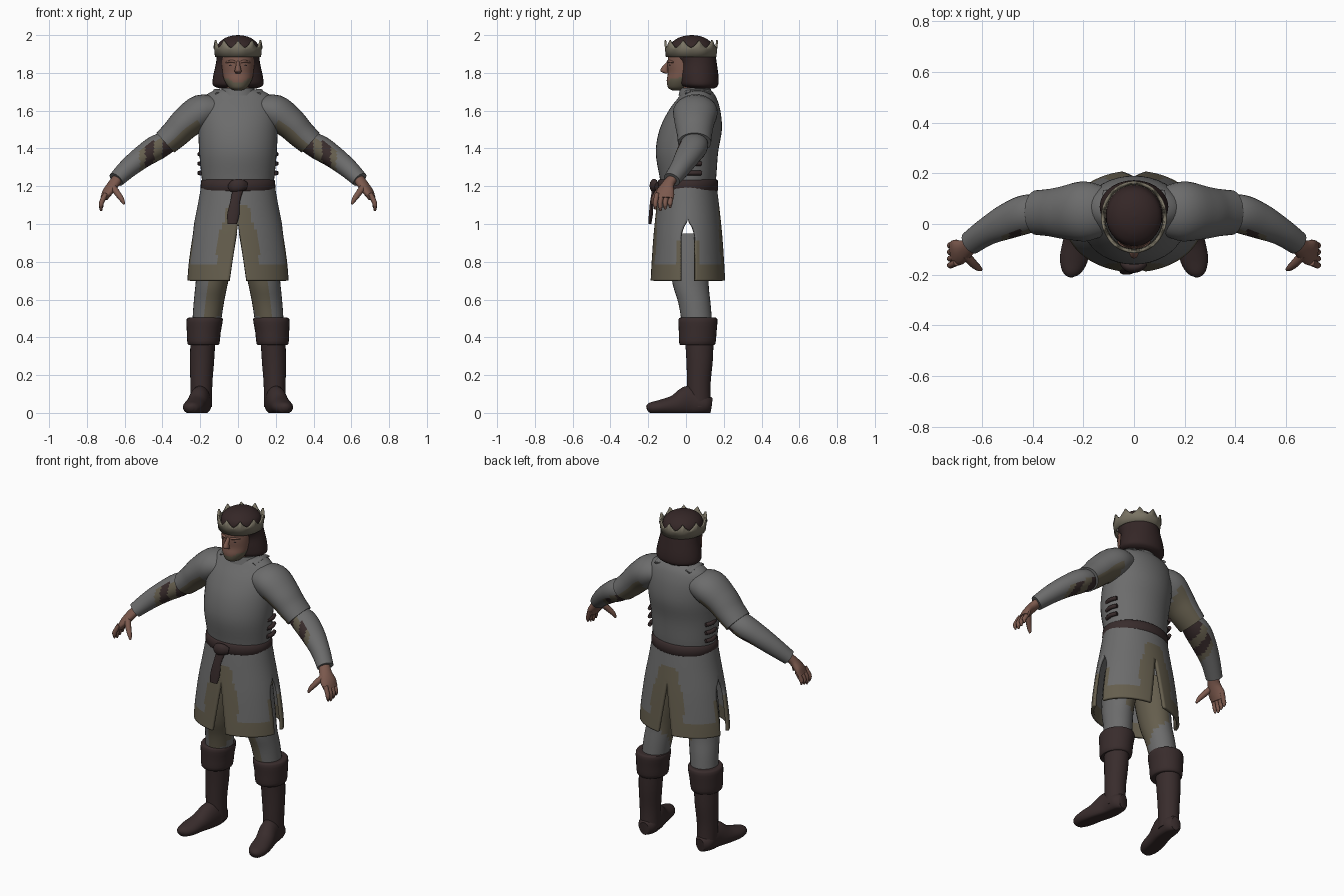
import bpy, bmesh, math
from mathutils import Vector

if "Cube" in bpy.data.objects:
    bpy.data.objects.remove(bpy.data.objects["Cube"])


def material(name, r, g, b):
    m = bpy.data.materials.new(name)
    m.use_nodes = True
    m.diffuse_color = (r, g, b, 1)
    m.node_tree.nodes["Principled BSDF"].inputs["Base Color"].default_value = (r, g, b, 1)
    return m


STEEL = material("steel grey", .15, .15, .15)
CLOTH = material("khaki cloth", .13, .112, .075)
LEATHER = material("dark leather", .04, .025, .025)
HAIR = material("dark hair", .035, .02, .02)
SKIN = material("skin", .20, .10, .075)
GOLD = material("dull gold", .19, .17, .125)


def finish(name, bm, mats, rule=None, mirror=False, thick=0):
    """Turn a bmesh into a smooth object, colouring faces by rule."""
    bmesh.ops.remove_doubles(bm, verts=bm.verts, dist=.0005)
    bmesh.ops.recalc_face_normals(bm, faces=bm.faces)
    for f in bm.faces:
        f.smooth = True
        if rule:
            f.material_index = int(rule(f.calc_center_median(), f.normal))
    me = bpy.data.meshes.new(name)
    bm.to_mesh(me)
    bm.free()
    ob = bpy.data.objects.new(name, me)
    bpy.context.collection.objects.link(ob)
    for m in mats:
        me.materials.append(m)
    if thick:
        mod = ob.modifiers.new("thickness", "SOLIDIFY")
        mod.thickness, mod.offset = thick, 0
    if mirror:
        ob.modifiers.new("mirror", "MIRROR").use_mirror_merge = False
    bpy.ops.object.select_all(action="DESELECT")
    ob.select_set(True)
    bpy.context.view_layer.objects.active = ob
    bpy.ops.object.shade_smooth_by_angle(angle=math.radians(50))
    return ob


def resample(rows, steps):
    """Catmull-Rom interpolation through rows of numbers."""
    out = []
    for i in range(len(rows) - 1):
        a, b, c, d = (rows[max(0, min(len(rows) - 1, i + k))] for k in (-1, 0, 1, 2))
        for s in range(steps):
            t = s / steps
            out.append([q + t * (r - p) / 2 + t * t * (p - 2.5 * q + 2 * r - d_ / 2)
                        + t ** 3 * (1.5 * (q - r) + (d_ - p) / 2)
                        for p, q, r, d_ in zip(a, b, c, d)])
    return out + [list(rows[-1])]


def loft(name, rows, *mats, tube=False, n=28, steps=4, **kw):
    """Skin elliptical rings (x, y, z, r1, r2): level, or square to the path for a tube."""
    rows = resample(rows, steps)
    bm = bmesh.new()
    rings = []
    for i, (x, y, z, r1, r2) in enumerate(rows):
        u, v = Vector((1, 0, 0)), Vector((0, 1, 0))
        if tube:
            t = Vector(rows[min(i + 1, len(rows) - 1)][:3]) - Vector(rows[max(i - 1, 0)][:3])
            u = Vector((0, 0, 1)).cross(t).normalized()
            v = t.normalized().cross(u)
        ring = []
        for k in range(n):
            a = math.tau * k / n
            p = Vector((x, y, z)) + u * r1 * math.cos(a) + v * r2 * math.sin(a)
            p.z = max(p.z, 0)
            ring.append(bm.verts.new(p))
        rings.append(ring)
    for a, b in zip(rings, rings[1:]):
        for k in range(n):
            bm.faces.new((a[k], a[(k + 1) % n], b[(k + 1) % n], b[k]))
    bm.faces.new(rings[0])
    bm.faces.new(rings[-1])
    return finish(name, bm, mats, **kw)


# Breastplate
loft("breastplate", [(0, .01, 1.19, .185, .14), (0, .01, 1.25, .193, .15), (0, .005, 1.38, .205, .165),
                     (0, .025, 1.5, .21, .165), (0, .045, 1.6, .205, .137), (0, .06, 1.67, .18, .1),
                     (0, .06, 1.705, .13, .075), (0, .06, 1.715, .07, .055)], STEEL, n=40)
loft("collar", [(0, .05, 1.68, .1, .09), (0, .05, 1.72, .085, .08)], STEEL)

# Arms: lined sleeves, forearm guards with straps
loft("sleeves", [(.1, .05, 1.61, .09, .06), (.19, .05, 1.595, .118, .092), (.275, .045, 1.535, .105, .085),
                 (.33, .045, 1.48, .094, .077), (.385, .045, 1.43, .088, .07)], STEEL, CLOTH,
     tube=True, mirror=True, rule=lambda c, n: n.x + n.z < -.25 and c.x > .2)


def forearm_colour(c, n):
    if n.x * .6 + n.z * .75 > -.2 and n.y > -.75 or c.x > .52:
        return 0
    return 2 if c.x < .40 or .445 < c.x < .49 else 1


loft("forearms", [(.34, .05, 1.445, .06, .05), (.42, .04, 1.41, .076, .066), (.5, .01, 1.36, .07, .06),
                  (.58, -.03, 1.297, .055, .052), (.645, -.075, 1.235, .047, .042)], STEEL, CLOTH, LEATHER,
     tube=True, mirror=True, steps=8, rule=forearm_colour)

# Hands
loft("palms", [(.63, -.065, 1.25, .03, .025), (.66, -.095, 1.21, .036, .026), (.69, -.11, 1.17, .05, .024),
               (.71, -.115, 1.135, .05, .018)], SKIN, tube=True, mirror=True, n=16)
for i, finger in enumerate(("index", "middle", "ring", "little")):
    y = -.152 + .026 * i
    tip = 1.075 + .008 * abs(i - 1)
    loft(finger + "_fingers", [(.7, y, 1.16, .013, .013), (.722, y - .01, 1.115, .013, .013),
                               (.725, y - .01, tip + .01, .011, .011), (.724, y - .01, tip - .007, .004, .004)],
         SKIN, tube=True, mirror=True, n=10)
loft("thumbs", [(.665, -.12, 1.2, .018, .016), (.64, -.15, 1.165, .017, .017), (.615, -.172, 1.13, .013, .013),
                (.603, -.18, 1.105, .006, .006)], SKIN, tube=True, mirror=True, n=10)

# Skirt: four panels parted by slits, with a cloth border
LEVELS = [(1.21, .186, .143), (1.1, .205, .157), (.95, .235, .173), (.8, .257, .185), (.7, .265, .192)]


def slit(z, side):
    if side:
        return .036 * min(1, max(0, (1.01 - z) / .07)) ** .5
    return .045 * max(0, (1 - z) / .3)


def skirt_colour(c, n):
    front = abs(c.x) < .05 + .06 * min(1, (1.1 - c.z) / .2) and c.z < 1.1
    side = abs(c.y - .01) < .06 and c.z < .92
    return front or side or c.z < .79


bm = bmesh.new()
cols = 20
for q in range(4):
    grid = []
    for z, rx, ry in resample(LEVELS, 8):
        a0 = slit(z, q % 2 == 0) / (ry if q % 2 == 0 else rx)
        a1 = slit(z, q % 2 == 1) / (rx if q % 2 == 0 else ry)
        row = []
        for k in range(cols + 1):
            a = math.pi / 2 * q + a0 + (math.pi / 2 - a0 - a1) * k / cols
            row.append(bm.verts.new((rx * math.cos(a), .01 + ry * math.sin(a), z)))
        grid.append(row)
    for a, b in zip(grid, grid[1:]):
        for k in range(cols):
            bm.faces.new((a[k], a[k + 1], b[k + 1], b[k]))
finish("skirt", bm, [STEEL, CLOTH], rule=skirt_colour, thick=.016)

# Belt, knot and hanging end
loft("belt", [(0, .01, 1.175, .186, .15), (0, .01, 1.18, .197, .16), (0, .01, 1.23, .195, .158),
              (0, .01, 1.235, .18, .145)], LEATHER, n=40, steps=2)
loft("belt_knot", [(-.045, -.155, 1.19, .012, .02), (-.02, -.168, 1.2, .022, .034), (.015, -.168, 1.205, .022, .034),
                   (.045, -.155, 1.2, .012, .02)], LEATHER, tube=True, n=14)
loft("belt_tail", [(.005, -.165, 1.2, .03, .012), (-.015, -.18, 1.12, .026, .01), (-.025, -.186, 1.05, .032, .011),
                   (-.03, -.192, 1, .024, .008)], LEATHER, n=14)

# Side buckles and shoulder straps
for i in range(3):
    z = 1.27 + .05 * i
    loft("side_buckles_%d" % (i + 1), [(.196, .0, z, .012, .012), (.204, .04, z, .012, .012),
                                       (.19, .08, z, .012, .012)], LEATHER, tube=True, mirror=True, n=8)
loft("shoulder_straps", [(.1, .0, 1.69, .022, .008), (.11, .06, 1.708, .022, .008), (.1, .13, 1.69, .022, .008)],
     STEEL, tube=True, mirror=True, n=10)

# Legs and boots
loft("legs", [(.1, .02, .95, .095, .11), (.122, .02, .8, .092, .105), (.14, .025, .68, .085, .095),
              (.155, .045, .58, .08, .085), (.168, .06, .46, .075, .08)], STEEL, CLOTH, mirror=True,
     rule=lambda c, n: n.x < .3 and c.z > .57 + .1 * n.y)
loft("boot_shafts", [(.193, .07, .03, .056, .062), (.194, .068, .15, .058, .062), (.19, .072, .28, .064, .07),
                     (.185, .07, .4, .066, .076)], LEATHER, mirror=True)
loft("boot_cuffs", [(.183, .06, .36, .066, .075), (.183, .06, .365, .084, .095), (.181, .062, .43, .09, .1),
                    (.176, .063, .495, .096, .103), (.174, .063, .505, .08, .088)], LEATHER, mirror=True, steps=3)
loft("boot_feet", [(.19, .134, .04, .03, .04), (.193, .1, .045, .054, .055), (.2, .02, .06, .054, .085),
                   (.222, -.06, .04, .055, .055), (.238, -.14, .03, .055, .038), (.248, -.19, .026, .036, .028),
                   (.25, -.207, .022, .012, .012)], LEATHER, tube=True, mirror=True)

# Head
loft("neck", [(0, .04, 1.66, .065, .065), (0, .03, 1.78, .06, .065)], SKIN)
loft("face", [(0, -.045, 1.708, .022, .03), (0, -.04, 1.722, .048, .055), (0, -.028, 1.76, .072, .074),
              (0, -.01, 1.8, .082, .086), (0, -.004, 1.85, .086, .094), (0, .01, 1.92, .09, .1)], SKIN, CLOTH,
     rule=lambda c, n: c.z < 1.745 + abs(c.x) * .4)
loft("nose", [(0, -.088, 1.865, .008, .008), (0, -.108, 1.835, .012, .016), (0, -.115, 1.81, .018, .021),
              (0, -.1, 1.797, .012, .012)], SKIN, n=12)
loft("brows", [(.014, -.092, 1.857, .007, .006), (.035, -.09, 1.862, .009, .007), (.062, -.066, 1.856, .006, .005)],
     SKIN, tube=True, mirror=True, n=10)
loft("eyes", [(.024, -.088, 1.838, .002, .002), (.036, -.085, 1.84, .005, .006), (.05, -.077, 1.838, .002, .002)],
     LEATHER, tube=True, mirror=True, n=10)

# Hair
loft("hair", [(0, .085, 1.718, .1, .065), (0, .07, 1.735, .133, .1), (0, .066, 1.78, .132, .106),
              (0, .058, 1.85, .117, .105), (0, .035, 1.9, .112, .12), (0, .03, 1.95, .106, .112),
              (0, .03, 1.98, .076, .08), (0, .03, 1.995, .04, .042), (0, .03, 2, .004, .004)], HAIR)

# Crown
bm = bmesh.new()
points, n = 10, 80
rows = [[], [], []]
for k in range(n):
    a = math.tau * k / n + math.pi / 2
    peak = abs((k * points / n) % 1 - .5) * 2
    for row, z, grow in zip(rows, (1.885, 1.925, 1.933 + .04 * peak ** 1.5), (0, .004, .008)):
        row.append(bm.verts.new(((.117 + grow) * math.cos(a), .027 + (.129 + grow) * math.sin(a), z)))
for a, b in zip(rows, rows[1:]):
    for k in range(n):
        bm.faces.new((a[k], a[(k + 1) % n], b[(k + 1) % n], b[k]))
finish("crown", bm, [GOLD], thick=.01)
